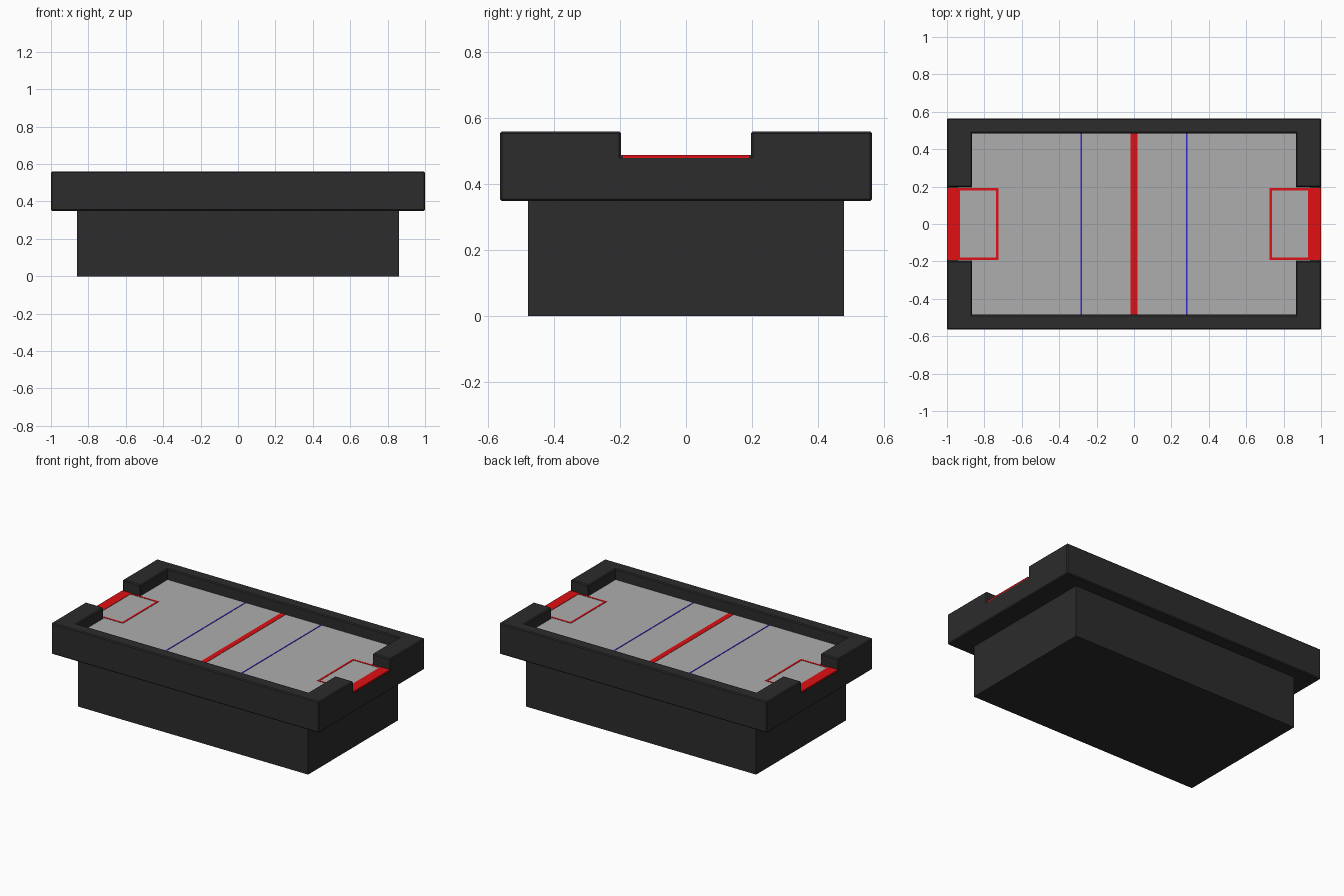
import bpy, bmesh

if "Cube" in bpy.data.objects:
    bpy.data.objects.remove(bpy.data.objects["Cube"])


def material(name, rgb):
    m = bpy.data.materials.new(name)
    m.diffuse_color = (*rgb, 1)
    m.use_nodes = True
    m.node_tree.nodes["Principled BSDF"].inputs["Base Color"].default_value = m.diffuse_color
    return m


BLACK = material("black", (0.025, 0.025, 0.025))
GREY = material("field_grey", (0.42, 0.42, 0.42))
RED = material("red", (0.75, 0.005, 0.007))
BLUE = material("blue", (0.03, 0.02, 0.6))


def finish(bm, name, mat):
    bmesh.ops.recalc_face_normals(bm, faces=bm.faces)
    me = bpy.data.meshes.new(name)
    bm.to_mesh(me)
    bm.free()
    me.materials.append(mat)
    ob = bpy.data.objects.new(name, me)
    bpy.context.collection.objects.link(ob)
    return ob


def box(name, x, y, z, mat):
    bm = bmesh.new()
    bmesh.ops.create_cube(bm, size=1)
    for v in bm.verts:
        for i, (a, b) in enumerate((x, y, z)):
            v.co[i] = a if v.co[i] < 0 else b
    return finish(bm, name, mat)


# Table top: slab with a raised rim that is open at both goals
XS = (-1, -0.865, 0.865, 1)
YS = (-0.565, -0.485, -0.197, 0.197, 0.485, 0.565)
BOTTOM, FLOOR, TOP = 0.35, 0.485, 0.56
bm = bmesh.new()
grid = [[bm.verts.new((x, y, BOTTOM)) for y in YS] for x in XS]
rim = []
for i in range(3):
    for j in range(5):
        f = bm.faces.new((grid[i][j], grid[i + 1][j], grid[i + 1][j + 1], grid[i][j + 1]))
        if j in (0, 4) or (i != 1 and j != 2):
            rim.append((i, j))


def raise_faces(faces, dz):
    new = bmesh.ops.extrude_face_region(bm, geom=faces)["geom"]
    bmesh.ops.translate(bm, vec=(0, 0, dz), verts=[g for g in new if isinstance(g, bmesh.types.BMVert)])
    return [g for g in new if isinstance(g, bmesh.types.BMFace)]


def is_rim(f):
    c = f.calc_center_median()
    return abs(c.y) > 0.485 or (abs(c.x) > 0.865 and abs(c.y) > 0.197)


floor = raise_faces(bm.faces[:], FLOOR - BOTTOM)
rim_faces = [f for f in floor if is_rim(f)]
raised = raise_faces(rim_faces, TOP - FLOOR)
# remove any leftover cap faces beneath the rim, and rebuild none
inner = [f for f in bm.faces if is_rim(f) and abs(f.calc_center_median().z - FLOOR) < 1e-4
         and abs(f.normal.z) > 0.9]
if inner:
    bmesh.ops.delete(bm, geom=inner, context='FACES_ONLY')
# the first extrusion keeps the underside only if it is still there
if not any(abs(f.calc_center_median().z - BOTTOM) < 1e-4 for f in bm.faces):
    bmesh.ops.holes_fill(bm, edges=[e for e in bm.edges if e.is_boundary], sides=0)
bmesh.ops.recalc_face_normals(bm, faces=bm.faces)
bmesh.ops.dissolve_limit(bm, angle_limit=0.01, verts=bm.verts[:], edges=bm.edges[:])
bmesh.ops.recalc_face_normals(bm, faces=bm.faces)
sharp = [e for e in bm.edges if e.is_manifold and e.is_convex and e.calc_face_angle() > 0.5]
bmesh.ops.bevel(bm, geom=sharp, offset=0.006, segments=1, affect='EDGES')
finish(bm, "table_top", BLACK)

# Pedestal
box("base", (-0.86, 0.86), (-0.48, 0.48), (0, 0.352), BLACK)

# Playing field and centre line
box("field", (-0.865, 0.865), (-0.485, 0.485), (0.48, 0.487), GREY)
box("centre_line", (-0.018, 0.018), (-0.484, 0.484), (0.482, 0.489), RED)

# Markings repeated at both ends
for s, side in ((-1, "left"), (1, "right")):
    def span(a, b):
        return tuple(sorted((s * a, s * b)))
    box(side + "_blue_line", span(0.279, 0.287), (-0.484, 0.484), (0.482, 0.489), BLUE)
    box(side + "_goal_floor", span(0.865, 0.94), (-0.196, 0.196), (0.48, 0.487), GREY)
    box(side + "_goal_strip", span(0.93, 0.999), (-0.192, 0.192), (0.48, 0.4895), RED)
    box(side + "_crease_front", span(0.725, 0.738), (-0.192, 0.192), (0.482, 0.489), RED)
    for t, edge in ((-1, "near"), (1, "far")):
        box(f"{side}_crease_{edge}", span(0.738, 0.93),
            tuple(sorted((t * 0.18, t * 0.192))), (0.482, 0.489), RED)
